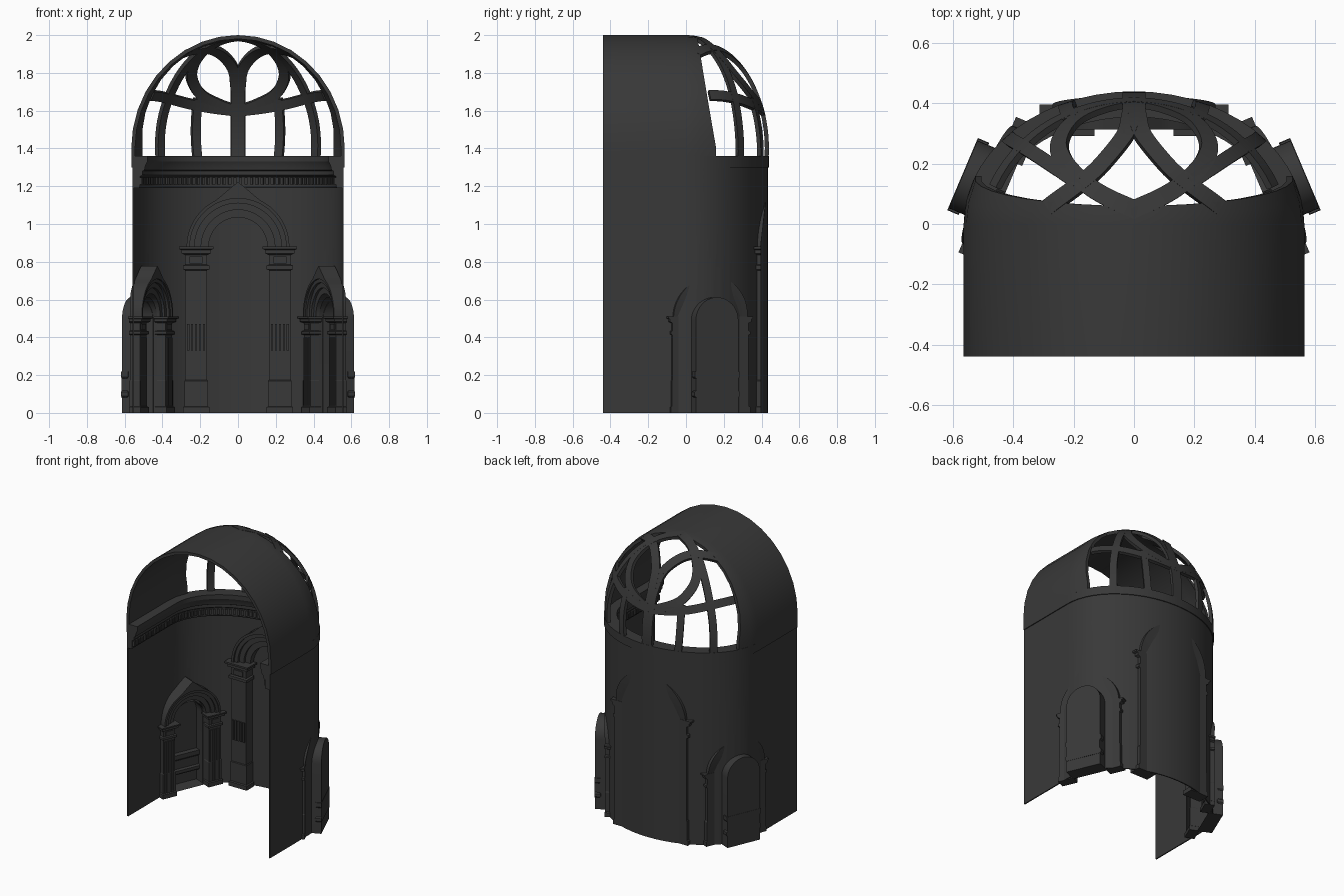
import bpy, bmesh, math
from mathutils import Vector, Matrix

if "Cube" in bpy.data.objects:
    bpy.data.objects.remove(bpy.data.objects["Cube"])

I4 = Matrix.Identity(4)
stone = bpy.data.materials.new("dark_stone")
stone.diffuse_color = (0.04, 0.04, 0.04, 1)
stone.use_nodes = True
stone.node_tree.nodes["Principled BSDF"].inputs["Base Color"].default_value = stone.diffuse_color


def sweep(bm, sections, M=I4, start=True, end=True):
    """Skin quads between matching closed cross-sections."""
    rings = [[bm.verts.new(M @ Vector(p)) for p in s] for s in sections]
    n = len(rings[0])
    for a, b in zip(rings, rings[1:]):
        for i in range(n):
            j = (i + 1) % n
            bm.faces.new((a[i], a[j], b[j], b[i]))
    if start:
        bm.faces.new(rings[0][::-1])
    if end:
        bm.faces.new(rings[-1])


def finish(bm, name, smooth=False):
    bmesh.ops.recalc_face_normals(bm, faces=bm.faces)
    me = bpy.data.meshes.new(name)
    bm.to_mesh(me)
    bm.free()
    me.materials.append(stone)
    ob = bpy.data.objects.new(name, me)
    bpy.context.collection.objects.link(ob)
    bpy.ops.object.select_all(action='DESELECT')
    bpy.context.view_layer.objects.active = ob
    ob.select_set(True)
    if smooth:
        bpy.ops.object.shade_smooth_by_angle(angle=math.radians(25))
    return ob


def stack(bm, u0, u1, back, front, profile, M):
    """Rectangular moulded block from (height, overhang) pairs."""
    sweep(bm, [[(u0 - o, back, z), (u1 + o, back, z), (u1 + o, front - o, z), (u0 - o, front - o, z)]
               for z, o in profile], M)


def plan(inset, n=28, m=1):
    """U-shaped floor plan: straight sides and a half-ellipse at the back."""
    rx, ry = 0.555 - inset, 0.43 - inset
    left = [(-rx, -0.44 + 0.44 * i / m) for i in range(m)]
    arc = [(-rx * math.cos(math.pi * i / n), ry * math.sin(math.pi * i / n)) for i in range(n + 1)]
    return left + arc + [(-x, y) for x, y in reversed(left)]


def along_plan(bm, profile):
    paths = [plan(o) for o, z in profile]
    sweep(bm, [[(*paths[k][i], profile[k][1]) for k in range(len(profile))]
               for i in range(len(paths[0]))])


def arched(r, spring, y, n=20):
    return [(-r, y, 0), (r, y, 0)] + [(r * math.cos(math.pi * i / n), y, spring + r * math.sin(math.pi * i / n))
                                      for i in range(n + 1)]


def frame(x, y, deg):
    return Matrix.Translation((x, y, 0)) @ Matrix.Rotation(math.radians(deg), 4, 'Z')


# curved wall, with the two niche openings cut through
SIDES = {"right": frame(0.485, 0.13, -67), "left": frame(-0.485, 0.13, 67)}
bm = bmesh.new()
along_plan(bm, [(-0.004, 0), (0.004, 0), (0.004, 1.3), (-0.004, 1.3)])
wall = finish(bm, "apse_wall")
for side, M in SIDES.items():
    bm = bmesh.new()
    sweep(bm, [arched(0.12, 0.5, -0.06), arched(0.12, 0.5, 0.2)], M @ Matrix.Translation((0, 0, -0.01)))
    cutter = finish(bm, side + "_cutter")
    cutter.hide_render = True
    mod = wall.modifiers.new("opening", 'BOOLEAN')
    mod.operation, mod.solver, mod.object = 'DIFFERENCE', 'EXACT', cutter
    bpy.context.view_layer.objects.active = wall
    bpy.ops.object.modifier_apply(modifier=mod.name)
    bpy.data.objects.remove(cutter)
bpy.context.view_layer.objects.active = wall
wall.select_set(True)
bpy.ops.object.shade_smooth_by_angle(angle=math.radians(25))


# portals: moulded pilasters carrying an ogee arch
def portal(name, M, s, spring, flute_range, arch_back):
    bm = bmesh.new()
    hw, d = 0.058 * s, 0.07 * s
    column = [(0, .012), (.03, .012), (.035, .004), (.17, .004), (.175, 0)]
    capital = [(-.125, 0), (-.12, .012), (-.1, .012), (-.095, 0), (-.045, 0),
               (-.035, .02), (-.018, .02), (-.012, .033), (0, .033)]
    for sign in (-1, 1):
        uc = sign * 0.222 * s
        stack(bm, uc - hw, uc + hw, 0.002, -d,
              [(z, o * s) for z, o in column] + [(spring + z * s, o * s) for z, o in capital], M)
        # raised flutes and capital panel
        for k in range(5):
            u = uc + (k - 2) * 0.021 * s
            stack(bm, u - .006 * s, u + .006 * s, -d + .002, -d - .008 * s,
                  [(flute_range[0], 0), (flute_range[1], 0)], M)
        stack(bm, uc - .035 * s, uc + .035 * s, -d + .002, -d - .008 * s,
              [(spring - .088 * s, 0), (spring - .052 * s, 0)], M)
    finish(bm, name + "_pilasters")
    bm = bmesh.new()
    for r0, r1, depth, tip in ((.155, .195, .035, 0), (.195, .23, .052, 0), (.23, .255, .07, 0),
                               (.255, .272, .082, .07)):
        sections = []
        for i in range(41):
            a = math.pi * i / 40
            lift = tip * max(0, 1 - abs(a - math.pi / 2) / 0.48) ** 1.7
            c, h = math.cos(a) * s, math.sin(a) * s
            q, back = r1 + lift, arch_back * math.sin(a)
            sections.append([(r0 * c, back, spring + r0 * h), (q * c, back, spring + q * h),
                             (q * c, -depth * s, spring + q * h), (r0 * c, -depth * s, spring + r0 * h)])
        sweep(bm, sections, M)
    finish(bm, name + "_ogee_arch", True)


portal("centre", frame(0, 0.395, 0), 1, 0.88, (0.33, 0.47), 0.03)
for side, M in SIDES.items():
    portal(side, M, 0.78, 0.51, (0.04, 0.4), 0.03)
    # niche shell behind the opening
    bm = bmesh.new()
    sweep(bm, [arched(0.122, 0.49, -0.01), arched(0.122, 0.49, 0.089)], M, start=False)
    finish(bm, side + "_niche", True)
    # moulded bench inside the niche
    bm = bmesh.new()
    stack(bm, -0.12, 0.12, 0.091, 0.06,
          [(0.08, 0), (.09, .01), (.11, .01), (.12, 0), (.18, 0), (.19, .008), (.22, .008)], M)
    finish(bm, side + "_niche_bench")

# cornice following the wall
bm = bmesh.new()
along_plan(bm, [(0, 1.19), (.03, 1.19), (.035, 1.2), (.035, 1.25), (.05, 1.26), (.05, 1.28),
                (.06, 1.285), (.065, 1.31), (.075, 1.33), (.075, 1.36), (0, 1.36)])
finish(bm, "cornice", True)

# dentils under the cornice
bm = bmesh.new()
outer, inner = plan(0.033, 56, 15), plan(0.048, 56, 15)
for i in range(len(outer) - 1):
    ends = []
    for f in (0.2, 0.75):
        o = Vector(outer[i]).lerp(Vector(outer[i + 1]), f)
        q = Vector(inner[i]).lerp(Vector(inner[i + 1]), f)
        ends.append([(*o, 1.208), (*q, 1.208), (*q, 1.245), (*o, 1.245)])
    sweep(bm, ends)
finish(bm, "dentils")

# ring the dome sits on
bm = bmesh.new()
along_plan(bm, [(-.01, 1.3), (.012, 1.3), (.012, 1.36), (-.01, 1.36)])
finish(bm, "dome_base_ring", True)

# barrel vault blending into the front rim of the dome
RX, RY, RZ, ZC = 0.565, 0.44, 0.6, 1.4
TH = 0.02


def vault_point(t, y, th):
    k = math.sqrt(1 - (max(y, 0) / RY) ** 2)
    return Vector(((RX * k - th) * math.cos(t), y, ZC + (RZ * k - th) * math.sin(t)))


bm = bmesh.new()
sections = []
N = 18
for i in range(N + 1):
    t = math.pi * i / N
    rim = 0.06 + 0.1 * (1 - math.sin(t))
    ys = [-0.44, 0, rim * 0.5, rim]
    sections.append([vault_point(t, y, 0) for y in ys] + [vault_point(t, y, TH) for y in ys[::-1]])
drop = Vector((0, 0, -0.045))
sections = [[p + drop for p in sections[0]]] + sections + [[p + drop for p in sections[-1]]]
sweep(bm, sections)
finish(bm, "barrel_vault", True)


# dome tracery: bars lying on an ellipsoid, second value is y (below 1) or z
def on_dome(x, v):
    if v > 1:
        return Vector((x, RY * math.sqrt(max(0, 1 - (x / RX) ** 2 - ((v - ZC) / RZ) ** 2)), v))
    return Vector((x, v, ZC + RZ * math.sqrt(max(0, 1 - (x / RX) ** 2 - (v / RY) ** 2))))


def onto_surface(p, th=0):
    q = Vector((p.x / RX, p.y / RY, (p.z - ZC) / RZ)).normalized()
    return Vector((q.x * (RX - th), q.y * (RY - th), q.z * (RZ - th) + ZC))


def bar(bm, pts, width, sub=6):
    P = [on_dome(*p) for p in pts]
    P = [2 * P[0] - P[1]] + P + [2 * P[-1] - P[-2]]
    path = []
    for k in range(len(P) - 3):
        a, b, c, d = P[k:k + 4]
        for i in range(sub + (k == len(P) - 4)):
            t = i / sub
            path.append(onto_surface(0.5 * (2 * b + (c - a) * t + (2 * a - 5 * b + 4 * c - d) * t * t
                                            + (3 * b - a - 3 * c + d) * t ** 3)))
    sections = []
    for i, p in enumerate(path):
        tangent = path[min(i + 1, len(path) - 1)] - path[max(i - 1, 0)]
        nrm = Vector((p.x / RX ** 2, p.y / RY ** 2, (p.z - ZC) / RZ ** 2)).normalized()
        side = tangent.cross(nrm).normalized() * width / 2
        sections.append([onto_surface(p - side), onto_surface(p + side),
                         onto_surface(p + side, 0.022), onto_surface(p - side, 0.022)])
    sweep(bm, sections)


bm = bmesh.new()
bar(bm, [(0, 1.355), (0, 1.5), (0, 1.65), (0, 1.84)], 0.078)
for m in (-1, 1):
    for pts, w in (
        ([(0.22, 1.355), (0.228, 1.5), (0.215, 1.67)], 0.048),                       # inner mullion
        ([(0.42, 1.355), (0.41, 1.55), (0.34, 1.75), (0.19, 0.14)], 0.048),          # outer mullion
        ([(0, 1.6), (0.15, 1.62), (0.3, 1.65), (0.47, 1.685)], 0.055),               # cross band
        ([(0.01, 1.72), (0.03, 0.3), (0.11, 0.2), (0.19, 0.13), (0.29, 0.055)], 0.06),  # branch to rim
        ([(-0.01, 0.045), (0.1, 0.095), (0.18, 0.15), (0.24, 0.22), (0.25, 0.28),
          (0.2, 1.69), (0.1, 1.635), (0, 1.6)], 0.06),                               # heart-shaped lobe
    ):
        bar(bm, [(m * x, v) for x, v in pts], w)
finish(bm, "dome_tracery", True)
